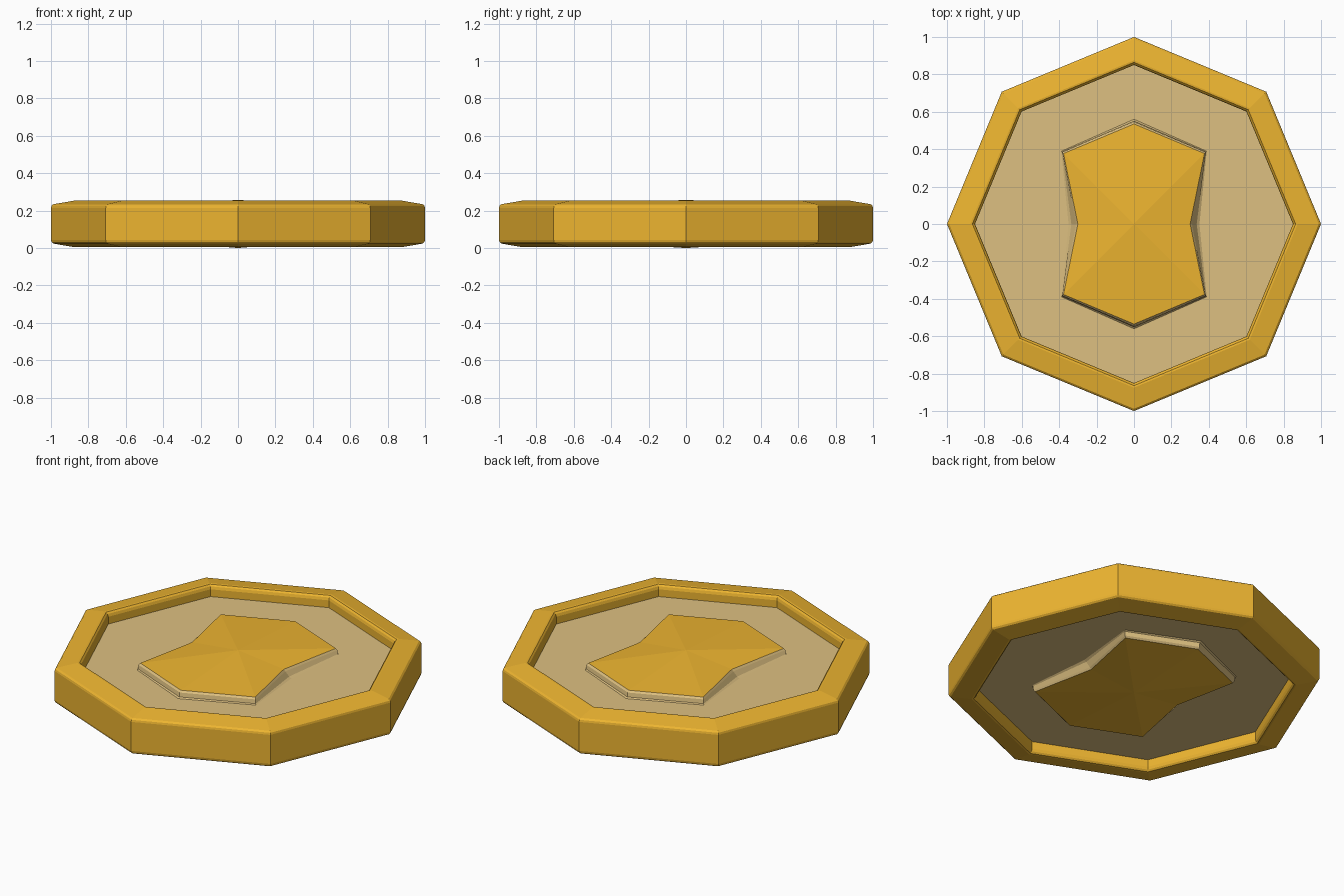
import bpy
from math import cos, sin, pi

if "Cube" in bpy.data.objects:
    bpy.data.objects.remove(bpy.data.objects["Cube"])

MID = 0.129  # mid-plane height; both faces of the medal mirror about it


def material(name, color):
    m = bpy.data.materials.new(name)
    m.diffuse_color = color
    m.use_nodes = True
    m.node_tree.nodes["Principled BSDF"].inputs["Base Color"].default_value = m.diffuse_color
    return m


def contour(east, north, diag, z):
    """Eight-point ring with separate radii for side, top and diagonal points."""
    radii = [east, diag, north, diag]
    return [(radii[k % 4] * cos(k * pi / 4), radii[k % 4] * sin(k * pi / 4), z - MID)
            for k in range(8)]


def octagon(r, z):
    return contour(r, r, r, z)


def loft(name, rings, mat, apex=None):
    """Skin the rings from outside to inside, then mirror to the underside."""
    verts = [v for ring in rings for v in ring]
    faces = []
    for j in range(len(rings) - 1):
        for k in range(8):
            n = (k + 1) % 8
            faces.append((j * 8 + k, j * 8 + n, j * 8 + 8 + n, j * 8 + 8 + k))
    if apex is not None:
        base = len(verts) - 8
        verts.append((0, 0, apex - MID))
        faces += [(base + k, base + (k + 1) % 8, base + 8) for k in range(8)]
    mesh = bpy.data.meshes.new(name)
    mesh.from_pydata(verts, [], faces)
    mesh.materials.append(mat)
    obj = bpy.data.objects.new(name, mesh)
    obj.location.z = MID
    bpy.context.collection.objects.link(obj)
    mod = obj.modifiers.new("both_faces", 'MIRROR')
    mod.use_axis = (False, False, True)
    return obj


gold = material("gold", (0.85, 0.46, 0.03, 1))
tan = material("pale_gold", (0.73, 0.53, 0.22, 1))

# Raised octagonal rim with softened edges
rim_profile = [(1.0, MID), (1.0, 0.215), (0.997, 0.226), (0.988, 0.234),
               (0.875, 0.2535), (0.864, 0.252), (0.855, 0.243), (0.85, 0.228),
               (0.85, 0.185)]
loft("rim", [octagon(r, z) for r, z in rim_profile], gold)

# Sunken field, rising into the sides of the emblem
loft("field", [octagon(0.85, 0.185),
               contour(0.35, 0.56, 0.55, 0.185),
               contour(0.335, 0.55, 0.545, 0.191),
               contour(0.31, 0.545, 0.542, 0.215),
               contour(0.30, 0.535, 0.533, 0.225)], tan)

# Waisted emblem with a shallow peak
loft("emblem", [contour(0.30, 0.535, 0.533, 0.225)], gold, apex=0.258)
